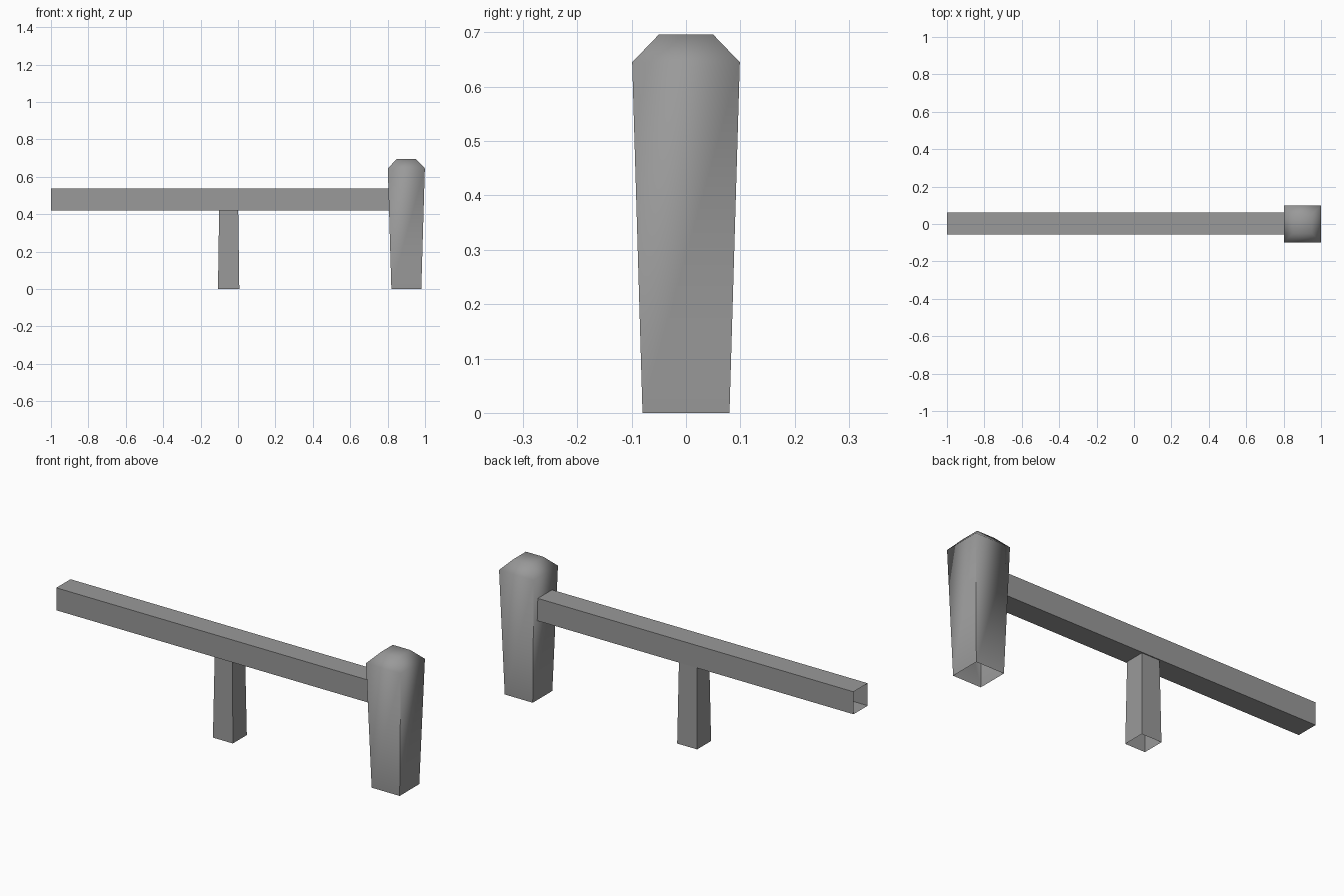
import bpy, bmesh
from mathutils import Vector

cube = bpy.data.objects.get("Cube")
if cube:
    bpy.data.objects.remove(cube, do_unlink=True)

# One grey for the whole fence section
grey = bpy.data.materials.new("fence_grey")
grey.use_nodes = True
colour = (0.32, 0.32, 0.32, 1)
grey.diffuse_color = colour
grey.node_tree.nodes["Principled BSDF"].inputs["Base Color"].default_value = colour


def square_loft(name, origin, u, v, sections, cap, smooth=False):
    """Loft squares (distance, half width) along u x v from an open start."""
    u, v, origin = Vector(u), Vector(v), Vector(origin)
    axis = u.cross(v)
    bm = bmesh.new()
    rings = [[bm.verts.new(origin + axis * d + (u * a + v * b) * h)
              for a, b in ((-1, -1), (1, -1), (1, 1), (-1, 1))]
             for d, h in sections]
    for low, high in zip(rings, rings[1:]):
        for i in range(4):
            j = (i + 1) % 4
            bm.faces.new((low[i], low[j], high[j], high[i]))
    if cap:
        bm.faces.new(rings[-1])
    for face in bm.faces:
        face.smooth = smooth
    # Crisp shaft corners that soften towards the cap
    for a, b in zip(rings[0], rings[1]):
        bm.edges.get((a, b)).smooth = False
    mesh = bpy.data.meshes.new(name)
    bm.to_mesh(mesh)
    bm.free()
    mesh.materials.append(grey)
    obj = bpy.data.objects.new(name, mesh)
    bpy.context.collection.objects.link(obj)
    return obj


X, Y, Z = (1, 0, 0), (0, 1, 0), (0, 0, 1)

# End post with chamfered top, open underneath
square_loft("end_post", (0.9, 0, 0), X, Y,
            [(0, 0.08), (0.645, 0.099), (0.696, 0.05)], True, True)

# Hollow rail, open at its free end
square_loft("rail", (-1, 0.003, 0.478), Y, Z,
            [(0, 0.058), (1.81, 0.058)], False)

# Middle support, tapering up to the rail
square_loft("middle_support", (-0.05, 0.005, 0), X, Y,
            [(0, 0.057), (0.421, 0.051)], False)
